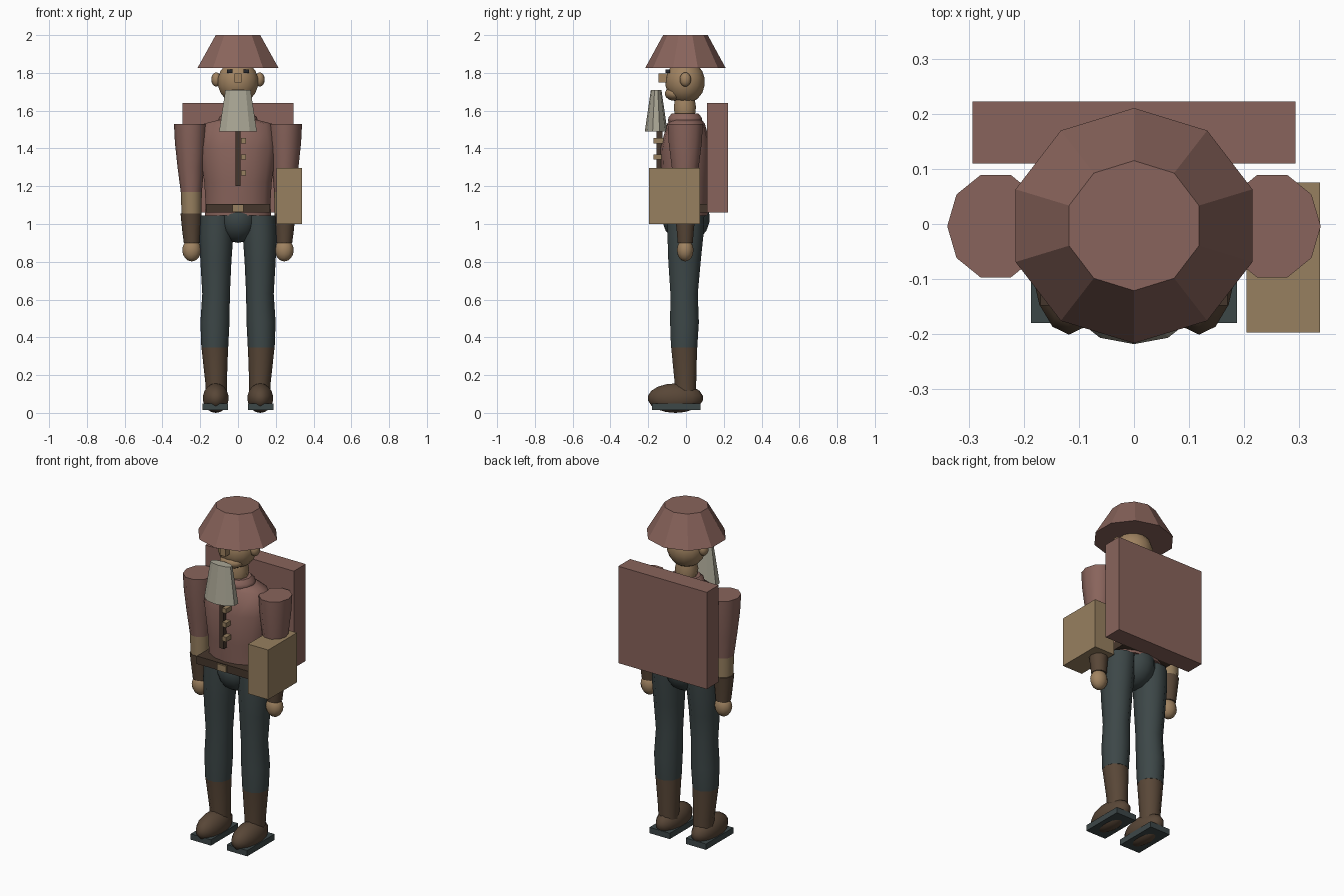
import bpy, bmesh, math
from mathutils import Matrix


def mat(name, rgb):
    m = bpy.data.materials.new(name)
    m.diffuse_color = (*rgb, 1)
    return m


MAROON = mat("maroon cloth", (0.25, 0.127, 0.106))
TAN = mat("tan canvas", (0.31, 0.215, 0.115))
SKIN = mat("skin", (0.35, 0.225, 0.118))
SLATE = mat("slate trousers", (0.046, 0.063, 0.064))
BROWN = mat("brown leather", (0.098, 0.062, 0.038))
DARK = mat("dark leather", (0.06, 0.037, 0.025))
GREY = mat("pale grey beard", (0.40, 0.38, 0.30))
INK = mat("dark eyes", (0.02, 0.022, 0.026))


def finish(bm, name, material, smooth):
    bmesh.ops.recalc_face_normals(bm, faces=bm.faces[:])
    for f in bm.faces:
        f.smooth = smooth and len(f.verts) <= 4
    me = bpy.data.meshes.new(name)
    bm.to_mesh(me)
    bm.free()
    me.materials.append(material)
    ob = bpy.data.objects.new(name, me)
    bpy.context.collection.objects.link(ob)
    return ob


def box(name, material, x, y, z):
    """Block given by its (min, max) on each axis."""
    bm = bmesh.new()
    bmesh.ops.create_cube(bm, size=1)
    for v in bm.verts:
        v.co = [sum(r) / 2 + c * (r[1] - r[0]) for c, r in zip(v.co, (x, y, z))]
    return finish(bm, name, material, False)


def ball(name, material, centre, radii, u=14, v=9):
    bm = bmesh.new()
    bmesh.ops.create_uvsphere(
        bm, u_segments=u, v_segments=v, radius=1,
        matrix=Matrix.Translation(centre) @ Matrix.Diagonal((*radii, 1)))
    return finish(bm, name, material, True)


def loft(name, material, rings, n=10, start=0.0, smooth=True):
    """Elliptical rings (z, cx, cy, rx, ry) joined upward, with flat caps."""
    bm = bmesh.new()
    loops = []
    for z, cx, cy, rx, ry in rings:
        loops.append([bm.verts.new((cx + rx * math.cos(start + math.tau * i / n),
                                    cy + ry * math.sin(start + math.tau * i / n), z))
                      for i in range(n)])
    for a, b in zip(loops, loops[1:]):
        for i in range(n):
            j = (i + 1) % n
            bm.faces.new((a[i], a[j], b[j], b[i]))
    bm.faces.new(loops[0])
    bm.faces.new(loops[-1])
    return finish(bm, name, material, smooth)


# Hat and head
loft("hat", MAROON, [(1.825, 0, -0.003, 0.226, 0.2135), (2.0, 0, -0.003, 0.124, 0.118)],
     start=math.pi / 2, smooth=False)
ball("head", SKIN, (0, -0.005, 1.752), (0.11, 0.105, 0.115))
ball("jaw", SKIN, (0, -0.06, 1.69), (0.07, 0.052, 0.038))
box("nose", SKIN, (-0.018, 0.018), (-0.145, -0.09), (1.75, 1.797))
loft("beard", GREY, [(1.49, 0, -0.158, 0.105, 0.06), (1.71, 0, -0.158, 0.07, 0.028)],
     start=math.pi / 2, smooth=False)
loft("neck", SKIN, [(1.54, 0, -0.006, 0.055, 0.055), (1.59, 0, -0.006, 0.06, 0.058),
                    (1.62, 0, -0.006, 0.065, 0.062), (1.66, 0, -0.006, 0.055, 0.055)])

# Shirt with rolled collar
loft("torso", MAROON, [(1.045, 0, 0, 0.18, 0.118), (1.11, 0, 0, 0.176, 0.122),
                       (1.22, 0, 0, 0.183, 0.13), (1.40, 0, 0, 0.209, 0.137),
                       (1.53, 0, 0, 0.188, 0.10), (1.55, 0, 0, 0.11, 0.085)],
     n=14, start=math.pi / 2)
loft("collar", MAROON, [(1.53, 0, -0.005, 0.095, 0.085), (1.545, 0, -0.005, 0.105, 0.093),
                        (1.565, 0, -0.005, 0.1, 0.09), (1.585, 0, -0.005, 0.078, 0.072)],
     n=14)
box("shirt_placket", DARK, (-0.014, 0.014), (-0.155, -0.125), (1.2, 1.5))
for i in range(3):
    z = 1.27 + 0.085 * i
    box("button", TAN, (0.016, 0.042), (-0.172, -0.12), (z - 0.014, z + 0.014))

# Belt, buckle and hips
box("belt", DARK, (-0.17, 0.17), (-0.148, 0.115), (1.06, 1.107))
box("buckle", TAN, (-0.03, 0.03), (-0.158, -0.14), (1.064, 1.102))
ball("hips", SLATE, (0, 0, 1.03), (0.112, 0.125, 0.13))

# Luggage
box("backpack", MAROON, (-0.293, 0.293), (0.11, 0.222), (1.06, 1.64))
box("side_bag", TAN, (0.204, 0.338), (-0.197, 0.075), (1.0, 1.297))

# Paired parts
for s, side in ((-1, "right"), (1, "left")):
    def limb(part, material, rings):
        return loft(side + "_" + part, material,
                    [(z, s * cx, cy, rx, ry) for z, cx, cy, rx, ry in rings])

    ball(side + "_ear", SKIN, (s * 0.115, -0.003, 1.765), (0.026, 0.03, 0.038), 12, 8)
    x = s * 0.043
    box(side + "_eye", INK, (x - 0.015, x + 0.015), (-0.108, -0.085), (1.799, 1.819))

    # Arm from shoulder to hand
    limb("sleeve", MAROON, [(1.17, 0.247, -0.004, 0.056, 0.058),
                            (1.30, 0.25, -0.004, 0.07, 0.075),
                            (1.43, 0.251, -0.004, 0.083, 0.092),
                            (1.53, 0.251, -0.004, 0.088, 0.098)])
    limb("forearm", TAN, [(1.05, 0.246, -0.004, 0.053, 0.055),
                          (1.172, 0.247, -0.004, 0.0555, 0.0575)])
    limb("bracer", BROWN, [(0.90, 0.245, -0.004, 0.042, 0.042),
                           (0.97, 0.247, -0.004, 0.049, 0.048),
                           (1.055, 0.248, -0.004, 0.056, 0.058)])
    ball(side + "_hand", SKIN, (s * 0.245, -0.004, 0.862), (0.05, 0.044, 0.06), 12, 8)

    # Leg, boot and sole
    limb("trouser_leg", SLATE, [(0.345, 0.123, -0.01, 0.071, 0.073),
                                (0.48, 0.122, -0.008, 0.077, 0.08),
                                (0.63, 0.116, -0.01, 0.073, 0.076),
                                (0.80, 0.117, -0.008, 0.082, 0.09),
                                (0.94, 0.115, -0.003, 0.09, 0.1),
                                (1.045, 0.11, 0, 0.092, 0.102)])
    limb("boot_shaft", BROWN, [(0.06, 0.115, -0.003, 0.055, 0.058),
                               (0.16, 0.116, -0.003, 0.057, 0.06),
                               (0.347, 0.123, -0.01, 0.0705, 0.072)])
    ball(side + "_boot_foot", BROWN, (s * 0.118, -0.056, 0.078), (0.07, 0.147, 0.078))
    box(side + "_sole", SLATE, sorted((s * 0.053, s * 0.187)), (-0.18, 0.078), (0.015, 0.05))
